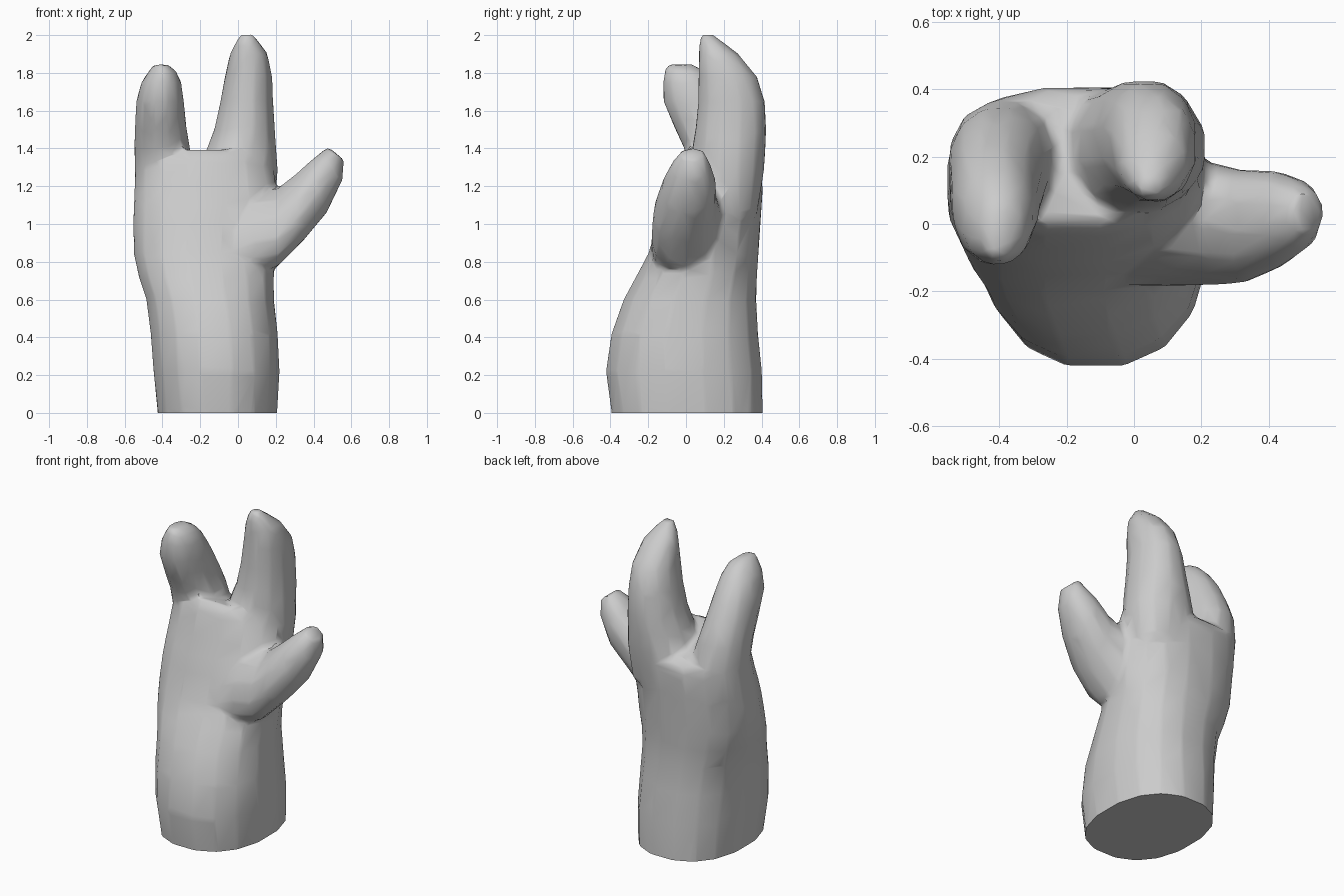
import bpy, bmesh, math
from mathutils import Vector

if "Cube" in bpy.data.objects:
    bpy.data.objects.remove(bpy.data.objects["Cube"])

grey = bpy.data.materials.new("light grey")
grey.diffuse_color = (0.6, 0.6, 0.6, 1)
grey.use_nodes = True
grey.node_tree.nodes["Principled BSDF"].inputs["Base Color"].default_value = grey.diffuse_color


def loft(name, sections, sides, power=2.0):
    """Skin rings; each section is (centre, half axis u, half axis v)."""
    bm = bmesh.new()
    rings = []
    for c, u, v in sections:
        ring = []
        for i in range(sides):
            a = 2 * math.pi * (i + 0.5) / sides
            ca, sa = math.cos(a), math.sin(a)
            p = Vector(c) + Vector(u) * math.copysign(abs(ca) ** (2 / power), ca) \
                + Vector(v) * math.copysign(abs(sa) ** (2 / power), sa)
            ring.append(bm.verts.new(p))
        rings.append(ring)
    for a, b in zip(rings, rings[1:]):
        for i in range(sides):
            j = (i + 1) % sides
            bm.faces.new((a[i], a[j], b[j], b[i]))
    bm.faces.new(rings[0][::-1])
    bm.faces.new(rings[-1])
    bmesh.ops.recalc_face_normals(bm, faces=bm.faces)
    me = bpy.data.meshes.new(name)
    bm.to_mesh(me)
    bm.free()
    me.materials.append(grey)
    ob = bpy.data.objects.new(name, me)
    bpy.context.collection.objects.link(ob)
    return ob


def upright(rows):
    """Rows of z, x min, x max, y min, y max and an optional backward drop."""
    return [(((r[1] + r[2]) / 2, (r[3] + r[4]) / 2, r[0]), ((r[2] - r[1]) / 2, 0, 0),
             (0, (r[4] - r[3]) / 2, -r[5] if len(r) > 5 else 0)) for r in rows]


def slanted(rows):
    """Rows of upper (x, z), lower (x, z), y min, y max, backward lean of the top."""
    return [(((a + c) / 2, (e + f) / 2, (b + d) / 2),
             ((a - c) / 2, lean, (b - d) / 2), (0, (f - e) / 2, 0))
            for a, b, c, d, e, f, lean in rows]


# wrist and palm, run a little below the cut
hand = loft("hand", upright([
    (-0.12, -0.42, 0.205, -0.385, 0.415),
    (0.00, -0.43, 0.212, -0.40, 0.412),
    (0.22, -0.452, 0.225, -0.43, 0.408),
    (0.42, -0.467, 0.215, -0.40, 0.387),
    (0.60, -0.49, 0.195, -0.335, 0.377),
    (0.72, -0.53, 0.195, -0.27, 0.38),
    (0.84, -0.557, 0.20, -0.205, 0.388),
    (1.00, -0.56, 0.21, -0.155, 0.398),
    (1.10, -0.557, 0.212, -0.12, 0.405),
    (1.20, -0.553, 0.212, -0.08, 0.41),
    (1.29, -0.545, 0.19, -0.035, 0.40, 0.05),
    (1.34, -0.50, 0.14, 0.00, 0.35, 0.06),
]), 16, 2.3)

# outer finger, leaning forward
outer = loft("outer_finger", upright([
    (1.05, -0.53, -0.24, 0.06, 0.36),
    (1.25, -0.55, -0.21, 0.02, 0.37),
    (1.40, -0.553, -0.25, -0.015, 0.35),
    (1.52, -0.55, -0.27, -0.07, 0.30),
    (1.65, -0.542, -0.283, -0.125, 0.23),
    (1.75, -0.515, -0.297, -0.125, 0.16),
    (1.81, -0.475, -0.325, -0.115, 0.10),
    (1.845, -0.445, -0.37, -0.10, 0.04),
]), 12, 2.1)

# tall finger
tall = loft("tall_finger", upright([
    (1.05, -0.20, 0.19, 0.09, 0.38),
    (1.28, -0.21, 0.217, 0.03, 0.418),
    (1.40, -0.17, 0.207, 0.03, 0.427),
    (1.50, -0.13, 0.20, 0.045, 0.43),
    (1.65, -0.097, 0.19, 0.06, 0.422),
    (1.78, -0.073, 0.185, 0.062, 0.38),
    (1.90, -0.045, 0.16, 0.065, 0.28),
    (1.96, -0.015, 0.115, 0.07, 0.20),
    (2.005, 0.015, 0.08, 0.08, 0.14),
]), 12, 2.1)

# thumb with a broad root that melts into the palm
thumb = loft("thumb", slanted([
    (-0.14, 0.96, -0.12, 0.69, -0.18, 0.10, 0.03),
    (-0.03, 1.10, -0.05, 0.70, -0.17, 0.15, 0.06),
    (0.08, 1.17, 0.07, 0.74, -0.175, 0.17, 0.06),
    (0.205, 1.19, 0.21, 0.77, -0.175, 0.18, 0.05),
    (0.29, 1.255, 0.345, 0.905, -0.175, 0.16, 0.03),
    (0.385, 1.34, 0.47, 1.055, -0.13, 0.16, 0.01),
    (0.43, 1.375, 0.555, 1.23, -0.08, 0.13, 0),
    (0.475, 1.41, 0.562, 1.34, -0.03, 0.10, 0),
]), 12, 2.1)

# fuse the digits into the palm, soften the joints, then facet coarsely
digits = (outer, tall, thumb)
for part in digits:
    mod = hand.modifiers.new("join_" + part.name, 'BOOLEAN')
    mod.operation = 'UNION'
    mod.solver = 'EXACT'
    mod.object = part
mod = hand.modifiers.new("even_skin", 'REMESH')
mod.mode = 'VOXEL'
mod.voxel_size = 0.018
mod = hand.modifiers.new("soften", 'SMOOTH')
mod.factor = 0.5
mod.iterations = 4
mod = hand.modifiers.new("facet", 'DECIMATE')
mod.ratio = 0.04
bpy.context.view_layer.objects.active = hand
hand.select_set(True)
for mod in list(hand.modifiers):
    bpy.ops.object.modifier_apply(modifier=mod.name)
for part in digits:
    bpy.data.objects.remove(part)

# flat cut at the wrist
bm = bmesh.new()
bm.from_mesh(hand.data)
cut = bmesh.ops.bisect_plane(bm, geom=bm.verts[:] + bm.edges[:] + bm.faces[:],
                             plane_co=(0, 0, 0), plane_no=(0, 0, -1), clear_outer=True)
rim = [e for e in cut["geom_cut"] if isinstance(e, bmesh.types.BMEdge)]
bmesh.ops.contextual_create(bm, geom=rim)
bmesh.ops.recalc_face_normals(bm, faces=bm.faces)
for f in bm.faces:
    f.material_index = 0
bm.to_mesh(hand.data)
bm.free()
hand.data.materials.clear()
hand.data.materials.append(grey)
bpy.ops.object.shade_smooth_by_angle(angle=math.radians(40))
